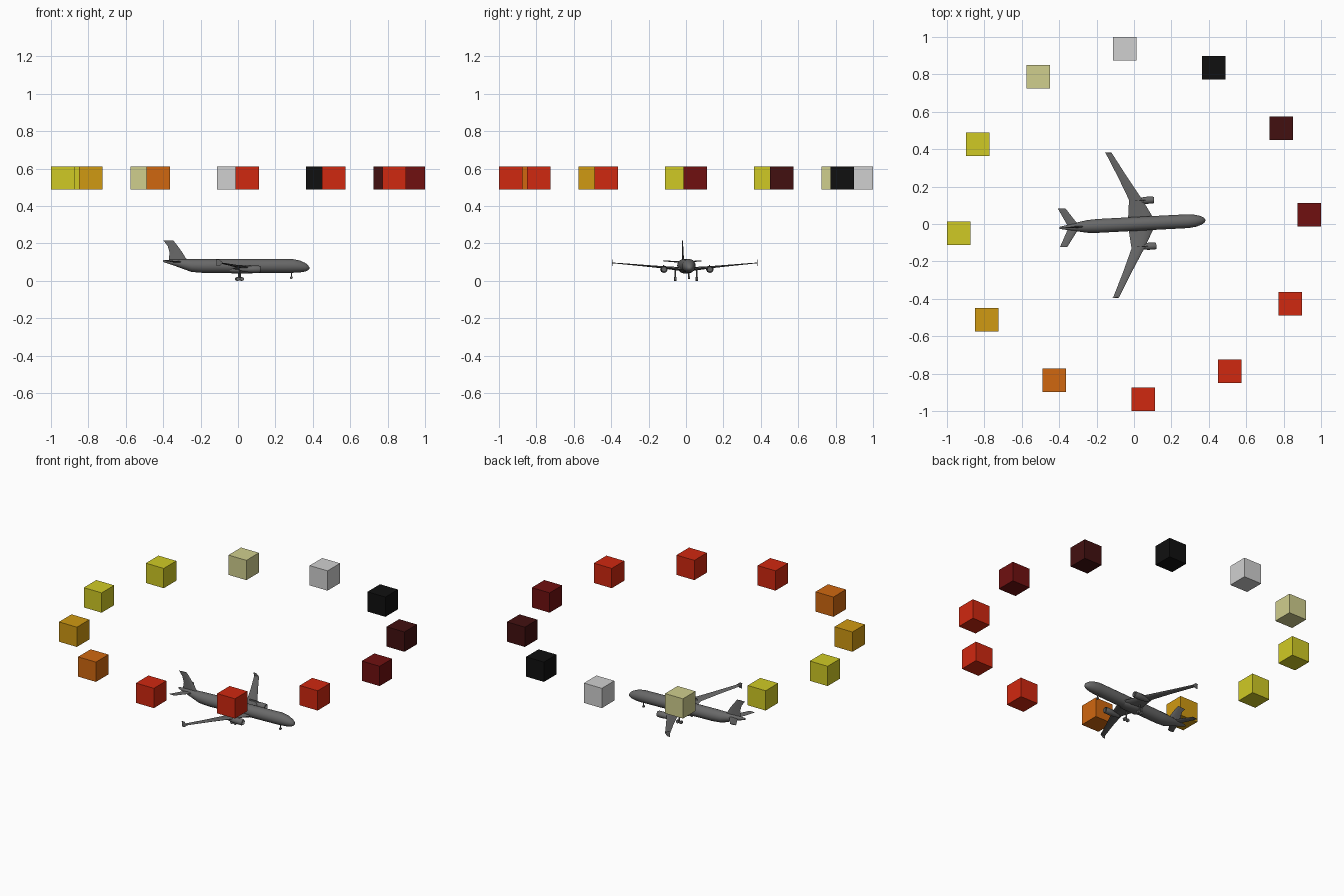
import bpy, bmesh
from math import cos, sin, pi, radians
from mathutils import Matrix, Vector

if "Cube" in bpy.data.objects:
    bpy.data.objects.remove(bpy.data.objects["Cube"], do_unlink=True)


def material(name, color):
    m = bpy.data.materials.new(name)
    m.use_nodes = True
    rgba = (*color, 1.0)
    m.diffuse_color = rgba
    m.node_tree.nodes["Principled BSDF"].inputs["Base Color"].default_value = rgba
    return m


grey = material("plane grey", (0.14, 0.14, 0.14))
red = material("red", (0.63, 0.021, 0.005))
yellow = material("yellow", (0.63, 0.59, 0.018))
HEADING = Matrix.Rotation(radians(3), 4, "Z")


def add_object(name, bm, mat, smooth=False):
    bmesh.ops.recalc_face_normals(bm, faces=bm.faces)
    mesh = bpy.data.meshes.new(name)
    bm.to_mesh(mesh)
    bm.free()
    mesh.materials.append(mat)
    obj = bpy.data.objects.new(name, mesh)
    bpy.context.collection.objects.link(obj)
    if smooth:
        bpy.ops.object.select_all(action="DESELECT")
        obj.select_set(True)
        bpy.context.view_layer.objects.active = obj
        bpy.ops.object.shade_smooth_by_angle(angle=radians(40))
    return obj


def loft(name, rings, smooth=False):
    """Skin a row of matching rings, cap both ends, turn to the heading."""
    bm = bmesh.new()
    rows = [[bm.verts.new(HEADING @ Vector(p)) for p in ring] for ring in rings]
    n = len(rows[0])
    for a, b in zip(rows, rows[1:]):
        for i in range(n):
            j = (i + 1) % n
            bm.faces.new((a[i], a[j], b[j], b[i]))
    bm.faces.new(rows[0])
    bm.faces.new(rows[-1])
    return add_object(name, bm, grey, smooth)


def tube(name, stations, y=0, sides=20, widen=1):
    """Round body along x; stations are (x, centre z, radius)."""
    angles = [2 * pi * i / sides for i in range(sides)]
    loft(name, [[(x, y + widen * r * cos(a), z + r * sin(a)) for a in angles]
                for x, z, r in stations], True)


def foil(lead, trail, thick):
    """Pointed section as (x, offset) pairs."""
    chord = lead - trail
    upper = [(lead - chord * f, thick * h) for f, h in ((0.06, 0.6), (0.35, 1), (0.75, 0.5))]
    lower = [(x, -h) for x, h in reversed(upper)]
    return [(lead, 0)] + upper + [(trail, 0)] + lower


def wing(name, side, stations):
    """Stations are (y, leading x, trailing x, z, half thickness)."""
    loft(name, [[(x, side * y, z + h) for x, h in foil(le, te, t)]
                for y, le, te, z, t in stations], True)


def fin(name, y, stations):
    """Stations are (z, leading x, trailing x, half thickness)."""
    loft(name, [[(x, y + h, z) for x, h in foil(le, te, t)]
                for z, le, te, t in stations], True)


def cylinder(name, centre, radius, depth, axis="Z"):
    bm = bmesh.new()
    turn = Matrix.Rotation(pi / 2, 4, "X") if axis == "Y" else Matrix()
    bmesh.ops.create_cone(bm, cap_ends=True, segments=12, radius1=radius, radius2=radius,
                          depth=depth, matrix=HEADING @ Matrix.Translation(centre) @ turn)
    add_object(name, bm, grey, True)


# Fuselage with drooped nose and upswept tail
tube("fuselage", [
    (-0.4, 0.106, 0.005), (-0.33, 0.096, 0.019), (-0.25, 0.082, 0.034),
    (-0.19, 0.08, 0.037), (0.29, 0.08, 0.037), (0.33, 0.077, 0.032),
    (0.36, 0.073, 0.023), (0.375, 0.07, 0.014), (0.382, 0.069, 0.004)])
tube("belly_fairing", [(-0.07, 0.06, 0.008), (-0.03, 0.058, 0.019),
                       (0.07, 0.058, 0.019), (0.12, 0.06, 0.008)], widen=1.9)

# Tail fin
fin("tail_fin", 0, [
    (0.1, -0.255, -0.37, 0.006), (0.122, -0.28, -0.37, 0.005), (0.15, -0.297, -0.366, 0.004),
    (0.185, -0.322, -0.376, 0.003), (0.215, -0.346, -0.398, 0.002)])

# Paired parts: wings, winglets, tailplanes, engines, main gear
for side, word in ((1, "left"), (-1, "right")):
    wing(word + "_wing", side, [
        (0.0, 0.115, -0.03, 0.062, 0.011), (0.04, 0.098, -0.029, 0.064, 0.01),
        (0.13, 0.05, -0.02, 0.073, 0.006), (0.25, -0.022, -0.07, 0.084, 0.004),
        (0.387, -0.1, -0.132, 0.096, 0.002)])
    fin(word + "_winglet", side * 0.388, [
        (0.08, -0.118, -0.135, 0.001), (0.096, -0.1, -0.134, 0.002),
        (0.114, -0.12, -0.138, 0.001)])
    wing(word + "_tailplane", side, [
        (0.0, -0.29, -0.35, 0.1, 0.005), (0.103, -0.362, -0.402, 0.107, 0.002)])
    tube(word + "_engine", [
        (0.0, 0.062, 0.007), (0.03, 0.062, 0.014), (0.07, 0.062, 0.019),
        (0.105, 0.062, 0.019), (0.113, 0.062, 0.016), (0.1, 0.062, 0.013)],
        y=side * 0.123, sides=16)
    fin(word + "_engine_pylon", side * 0.123, [
        (0.068, 0.09, 0.0, 0.003), (0.086, 0.06, 0.0, 0.002)])
    cylinder(word + "_main_strut", (0.008, side * 0.058, 0.036), 0.004, 0.056)
    for x in (-0.003, 0.019):
        cylinder(word + "_main_wheel", (x, side * 0.058, 0.01), 0.01, 0.012, "Y")

# Nose gear
cylinder("nose_strut", (0.286, 0, 0.033), 0.003, 0.034)
cylinder("nose_wheel", (0.286, 0, 0.017), 0.007, 0.01, "Y")

# Ring of floating colour blocks
blocks = [
    material("dark red", (0.16, 0.005, 0.005)),
    material("blackish red", (0.055, 0.005, 0.005)),
    material("black", (0.005, 0.005, 0.005)),
    material("light grey", (0.63, 0.63, 0.63)),
    material("khaki", (0.63, 0.62, 0.27)),
    yellow, yellow,
    material("amber", (0.63, 0.32, 0.006)),
    material("orange", (0.63, 0.137, 0.005)),
    red, red, red]
for k, mat in enumerate(blocks):
    a = radians(3 + 30 * k)
    bm = bmesh.new()
    bmesh.ops.create_cube(bm, size=0.125, matrix=Matrix.Translation(
        (0.9385 * cos(a), 0.9385 * sin(a), 0.55)))
    add_object("colour_block", bm, mat)
